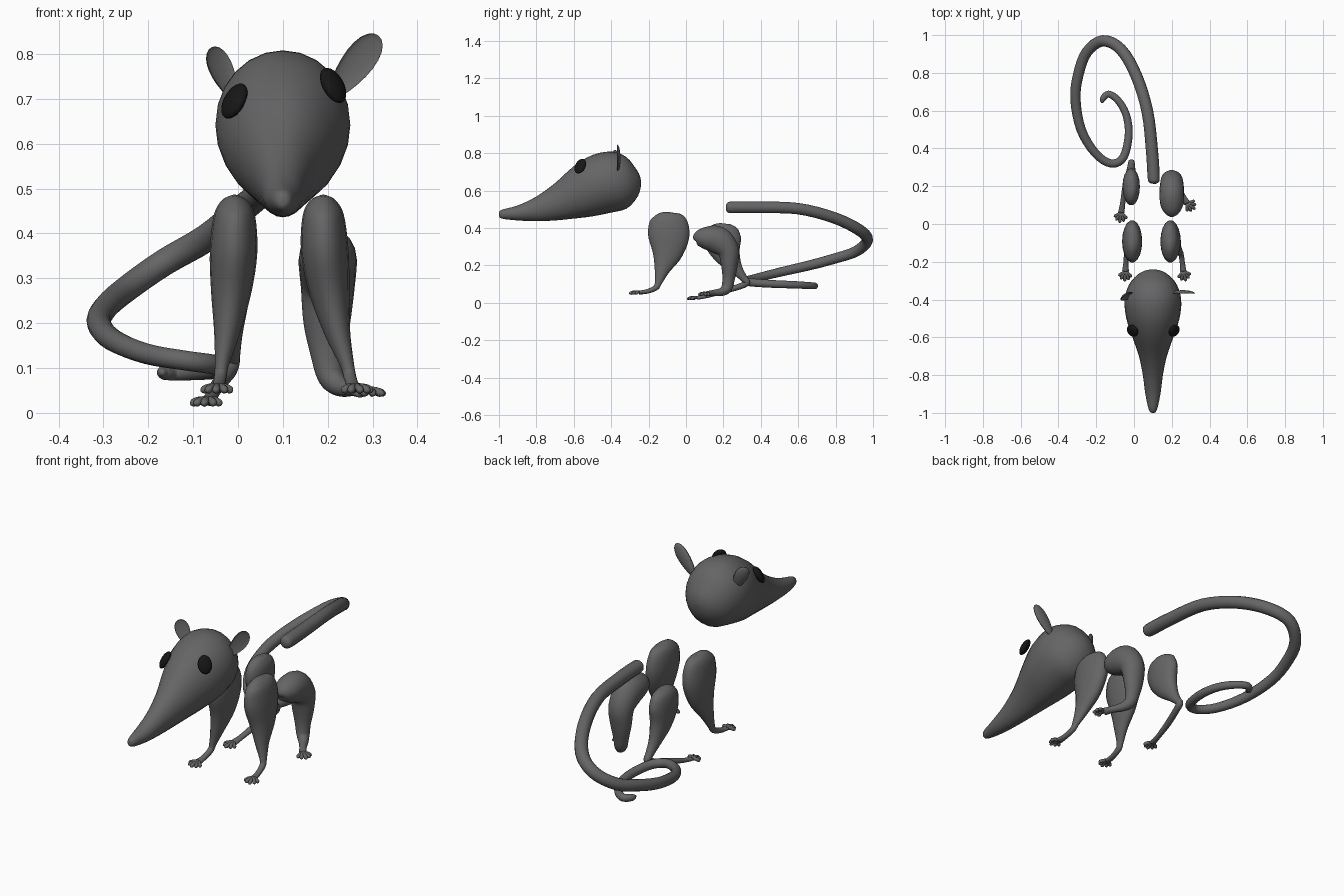
import bpy, bmesh, math
from mathutils import Vector, Matrix

if "Cube" in bpy.data.objects:
    bpy.data.objects.remove(bpy.data.objects["Cube"])


def material(name, v):
    m = bpy.data.materials.new(name)
    m.diffuse_color = (v, v, v, 1)
    m.use_nodes = True
    m.node_tree.nodes["Principled BSDF"].inputs["Base Color"].default_value = m.diffuse_color
    return m


GREY = material("grey fur", 0.13)
BLACK = material("black eye", 0.008)


def finish(bm, name, mat):
    bmesh.ops.recalc_face_normals(bm, faces=bm.faces[:])
    me = bpy.data.meshes.new(name)
    bm.to_mesh(me)
    bm.free()
    me.materials.append(mat)
    me.polygons.foreach_set("use_smooth", [True] * len(me.polygons))
    ob = bpy.data.objects.new(name, me)
    bpy.context.collection.objects.link(ob)
    return ob


def catmull(pts, steps):
    """Smooth a list of equal-length tuples."""
    p = [pts[0]] + list(pts) + [pts[-1]]
    out = []
    for i in range(1, len(p) - 2):
        for s in range(steps):
            t = s / steps
            out.append([0.5 * (2 * b + (c - a) * t + (2 * a - 5 * b + 4 * c - d) * t * t
                               + (3 * b - a - 3 * c + d) * t ** 3)
                        for a, b, c, d in zip(p[i - 1], p[i], p[i + 1], p[i + 2])])
    out.append(list(pts[-1]))
    return out


def loft(bm, pts, sides=16, steps=4, axis=None):
    """Skin rings along (x, y, z, side radius, other radius) points."""
    pts = catmull(pts, steps)
    cen = [Vector(p[:3]) for p in pts]
    side = Vector((1, 0, 0))
    rings = []
    for i, p in enumerate(pts):
        tan = axis or (cen[min(i + 1, len(cen) - 1)] - cen[max(i - 1, 0)]).normalized()
        side = (side - tan * side.dot(tan)).normalized()
        other = tan.cross(side)
        ra, rb = max(p[3], 0.002), max(p[4], 0.002)
        rings.append([bm.verts.new(cen[i] + side * ra * math.cos(a) + other * rb * math.sin(a))
                      for a in (2 * math.pi * k / sides for k in range(sides))])
    for r, q in zip(rings, rings[1:]):
        for k in range(sides):
            j = (k + 1) % sides
            bm.faces.new((r[k], r[j], q[j], q[k]))
    bm.faces.new(rings[0])
    bm.faces.new(rings[-1])


# Head: long-snouted, rings along y (y, bottom z, top z, half width)
HEAD = [(-1, .465, .48, .006), (-.985, .45, .497, .021), (-.9, .44, .52, .04),
        (-.8, .436, .568, .053), (-.7, .44, .64, .074), (-.6, .45, .73, .108),
        (-.5, .462, .79, .141), (-.4, .482, .808, .15), (-.32, .502, .78, .126),
        (-.27, .55, .72, .083), (-.247, .595, .68, .042), (-.24, .635, .645, .006)]
bm = bmesh.new()
loft(bm, [(.1, y, (a + b) / 2, w, (b - a) / 2) for y, a, b, w in HEAD], 24, 3, Vector((0, 1, 0)))
finish(bm, "head", GREY)


def blob(name, mat, centre, length, width, size, cup=False):
    """Flattened ball; a cupped one is an ear, hollow in front and narrow at the base."""
    L = Vector(length).normalized()
    W = Vector(width)
    W = (W - L * W.dot(L)).normalized()
    N = W.cross(L)
    bm = bmesh.new()
    bmesh.ops.create_uvsphere(bm, u_segments=20, v_segments=12, radius=1)
    for v in bm.verts:
        x, n, t = v.co
        if cup:
            if n < 0:
                n *= -0.5
            x *= 1 + 0.3 * t
        v.co = Vector(centre) + W * x * size[0] - N * -n * size[1] * (-1 if cup else 1) * -1 \
            + L * t * size[2]
    finish(bm, name, mat)


# Ears (normals W x L point to the front)
blob("right_ear", GREY, (.258, -.368, .77), (.1, 0, .13), (1, 0, 0), (.034, -.018, .09), True)
blob("left_ear", GREY, (-.032, -.385, .757), (-.045, 0, .1), (.8, .6, 0), (.032, -.018, .064), True)

# Eyes
blob("left_eye", BLACK, (-.008, -.565, .695), (.35, .3, .8), (.6, -.8, 0), (.034, .018, .044))
blob("right_eye", BLACK, (.212, -.565, .73), (-.35, .3, .8), (.6, .8, 0), (.034, .018, .044))


def leg(name, pts, heading, toe=.055):
    """Leg skin plus five fanned toes; heading is the toe direction in degrees."""
    bm = bmesh.new()
    loft(bm, pts, 18, 4)
    x, y, z = pts[-1][:3]
    for k in range(-2, 3):
        a = math.radians(heading + k * 26)
        c, s = math.cos(a), math.sin(a)
        reach = toe * (1 - .1 * abs(k))
        loft(bm, [(x + c * reach * f, y + s * reach * f, z + dz, r, r) for f, dz, r in
                  ((-.3, 0, .006), (.2, .002, .009), (.55, .002, .008),
                   (.85, -.004, .009), (1, -.006, .003))], 8, 2)
    finish(bm, name, GREY)


# Front legs: (sideways share, y, z, half width, half depth)
FRONT = [(0, -.1, .486, .004, .008), (0, -.1, .474, .028, .06), (0, -.097, .44, .046, .1),
         (.05, -.092, .36, .053, .112), (.2, -.1, .27, .045, .085), (.45, -.127, .18, .029, .043),
         (.75, -.147, .11, .016, .02), (.85, -.162, .08, .014, .015),
         (.95, -.21, .06, .014, .012), (1, -.25, .055, .018, .01)]
for name, x0, dx, head in (("right_front_leg", .19, .07, -75), ("left_front_leg", -.008, -.037, -95)):
    leg(name, [(x0 + dx * f, y, z, a, b) for f, y, z, a, b in FRONT], head)

# Hind legs
leg("right_hind_leg", [
    (.2, .045, .335, .004, .004), (.2, .055, .34, .035, .035), (.2, .1, .345, .06, .06),
    (.2, .17, .335, .065, .075), (.2, .225, .28, .06, .06), (.198, .232, .2, .052, .045),
    (.2, .228, .13, .038, .034), (.208, .218, .08, .03, .03), (.23, .19, .058, .022, .022),
    (.258, .145, .053, .017, .015), (.28, .11, .048, .02, .011)], -35)
leg("left_hind_leg", [
    (-.012, .19, .425, .004, .006), (-.012, .19, .417, .024, .05), (-.014, .192, .385, .042, .088),
    (-.015, .2, .32, .046, .098), (-.016, .225, .25, .04, .07), (-.016, .27, .18, .027, .035),
    (-.014, .31, .13, .019, .02), (-.014, .325, .108, .017, .018), (-.022, .29, .088, .016, .016),
    (-.045, .2, .062, .016, .015), (-.06, .11, .036, .014, .011), (-.067, .06, .026, .018, .01)],
    -100)

# Tail: one long drooping spiral (x, y, z, radius)
TAIL = [(.105, .213, .51, .01), (.105, .222, .51, .026), (.104, .25, .51, .032),
        (.095, .39, .51, .032), (.07, .6, .503, .031), (.01, .79, .455, .031),
        (-.07, .925, .39, .031), (-.165, .97, .335, .03), (-.25, .91, .275, .029),
        (-.295, .79, .235, .028), (-.31, .66, .2, .027), (-.28, .5, .163, .025),
        (-.205, .375, .132, .023), (-.12, .32, .117, .022), (-.055, .355, .108, .022),
        (-.028, .475, .1, .021), (-.042, .58, .096, .02), (-.085, .655, .092, .019),
        (-.135, .688, .09, .018), (-.165, .662, .09, .016), (-.168, .64, .09, .005)]
bm = bmesh.new()
loft(bm, [(x, y, z, r, r) for x, y, z, r in TAIL], 14, 4)
finish(bm, "tail", GREY)
